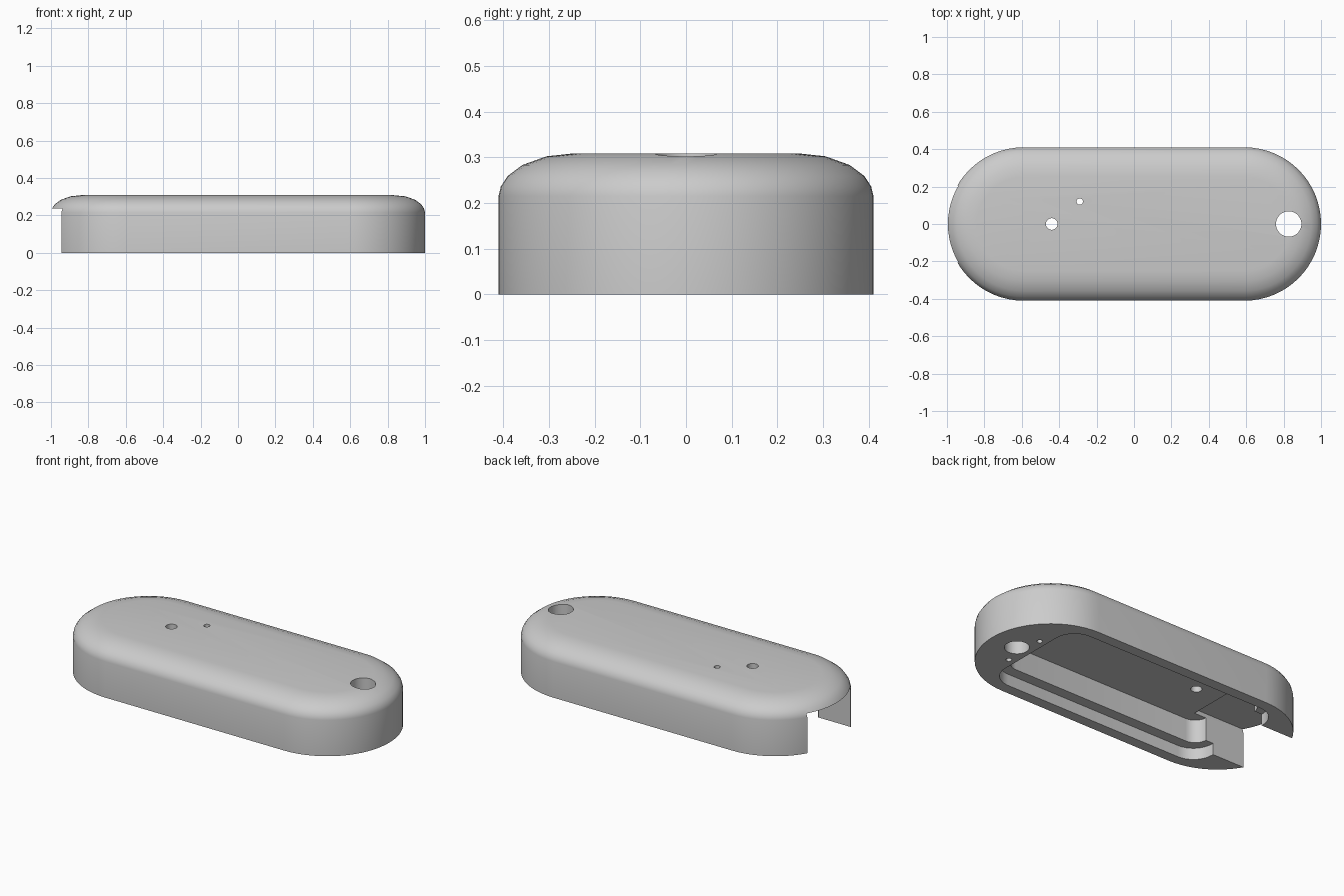
import bpy, bmesh, math

cube = bpy.data.objects.get("Cube")
if cube:
    bpy.data.objects.remove(cube, do_unlink=True)

grey = bpy.data.materials.new("plain_grey")
grey.use_nodes = True
colour = (0.6, 0.6, 0.6, 1)
grey.diffuse_color = colour
grey.node_tree.nodes["Principled BSDF"].inputs["Base Color"].default_value = colour


def rounded_outline(x0, x1, y0, y1, r, steps):
    """Rectangle outline with corners of radius r, counter-clockwise."""
    points = []
    corners = [(x1 - r, y1 - r), (x0 + r, y1 - r), (x0 + r, y0 + r), (x1 - r, y0 + r)]
    for k, (cx, cy) in enumerate(corners):
        for i in range(steps + 1):
            a = math.pi / 2 * (k + i / steps)
            points.append((cx + r * math.cos(a), cy + r * math.sin(a)))
    return points


def loft(name, rings):
    """Closed solid through a stack of (outline, height) rings."""
    bm = bmesh.new()
    loops = [[bm.verts.new((x, y, z)) for x, y in outline] for outline, z in rings]
    n = len(loops[0])
    for low, high in zip(loops, loops[1:]):
        for i in range(n):
            j = (i + 1) % n
            bm.faces.new((low[i], low[j], high[j], high[i]))
    bm.faces.new(loops[0][::-1])
    bm.faces.new(loops[-1])
    bmesh.ops.remove_doubles(bm, verts=bm.verts, dist=1e-5)
    bmesh.ops.recalc_face_normals(bm, faces=bm.faces)
    mesh = bpy.data.meshes.new(name)
    bm.to_mesh(mesh)
    bm.free()
    mesh.materials.append(grey)
    obj = bpy.data.objects.new(name, mesh)
    bpy.context.collection.objects.link(obj)
    return obj


def box_cutter(name, x0, x1, half_y, r, top):
    outline = rounded_outline(x0, x1, -half_y, half_y, r, 8)
    return loft(name, [(outline, -0.1), (outline, top)])


def hole_cutter(name, x, y, r, top):
    outline = rounded_outline(x - r, x + r, y - r, y + r, r, 10)
    return loft(name, [(outline, -0.1), (outline, top)])


# Rounded shell: straight wall, then a soft shoulder up to the flat top
profile = [(0.41, 0), (0.41, 0.215), (0.405, 0.236), (0.39, 0.259),
           (0.358, 0.283), (0.305, 0.302), (0.25, 0.308)]
shell = loft("shell", [
    (rounded_outline(-0.59 - r, 0.59 + r, -r, r, r, 16), z) for r, z in profile])

# Stepped pocket, open end slot, through holes and blind screw holes
cutters = [
    box_cutter("cover_recess", -0.73, 0.73, 0.345, 0.13, 0.07),
    box_cutter("deep_pocket", -0.68, 0.68, 0.28, 0.08, 0.21),
    box_cutter("end_slot", -1.2, -0.6, 0.205, 0.001, 0.236),
    hole_cutter("ring_hole", 0.827, 0, 0.068, 0.5),
    hole_cutter("button_hole", -0.44, 0, 0.031, 0.5),
    hole_cutter("light_hole", -0.29, 0.12, 0.017, 0.5),
] + [hole_cutter("screw_hole", 0.775, s * 0.13, 0.016, 0.15) for s in (-1, 1)]

bpy.ops.object.select_all(action="DESELECT")
bpy.context.view_layer.objects.active = shell
shell.select_set(True)
for cutter in cutters:
    cut = shell.modifiers.new(cutter.name, "BOOLEAN")
    cut.operation = "DIFFERENCE"
    cut.solver = "EXACT"
    cut.object = cutter
    bpy.ops.object.modifier_apply(modifier=cut.name)
    bpy.data.objects.remove(cutter, do_unlink=True)

bpy.ops.object.shade_smooth_by_angle(angle=math.radians(30))
